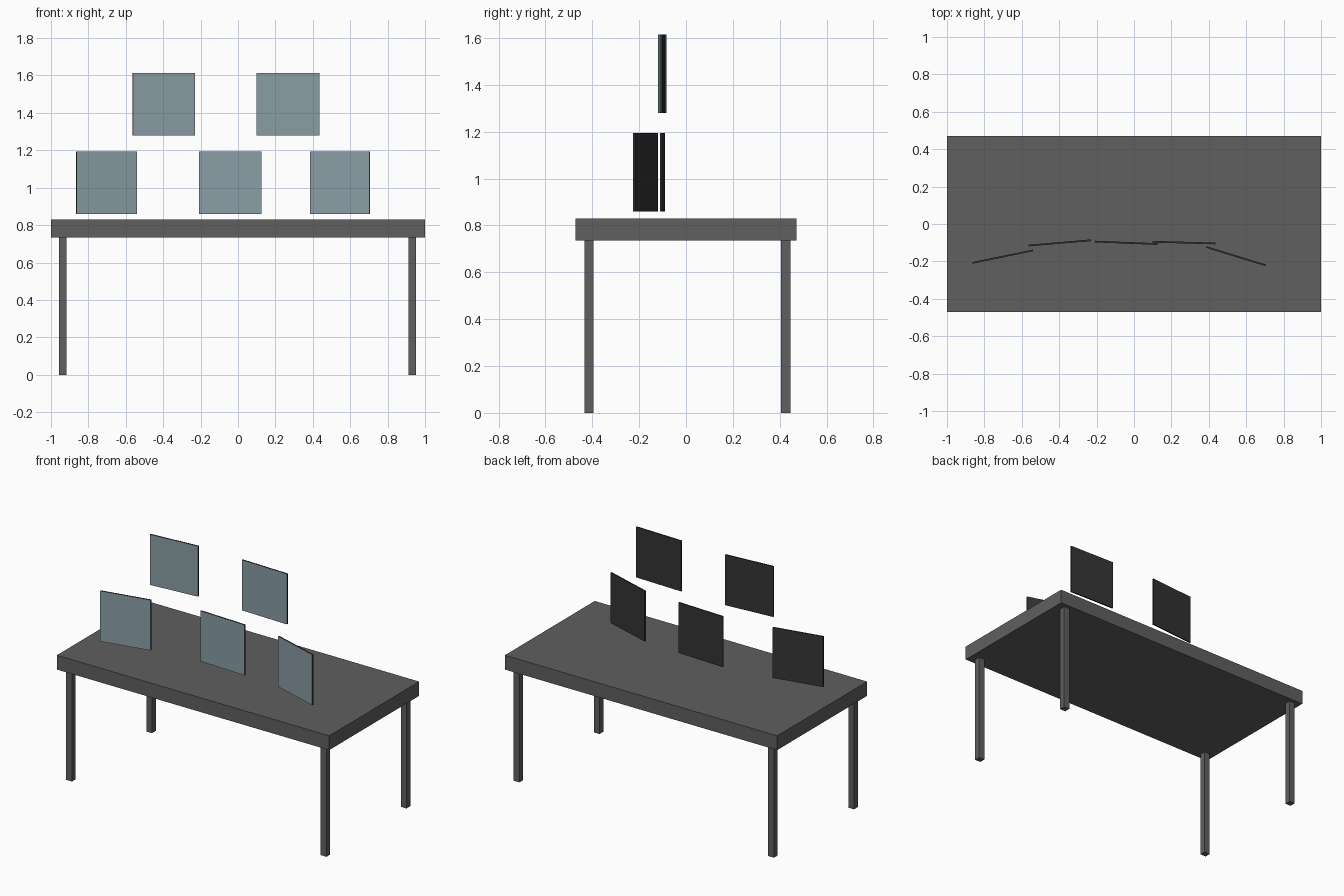
import bpy, bmesh, math
from mathutils import Matrix, Vector

if "Cube" in bpy.data.objects:
    bpy.data.objects.remove(bpy.data.objects["Cube"])


def material(name, rgb):
    m = bpy.data.materials.new(name)
    m.diffuse_color = (*rgb, 1)
    m.use_nodes = True
    m.node_tree.nodes["Principled BSDF"].inputs["Base Color"].default_value = m.diffuse_color
    return m


GREY = material("table grey", (0.115, 0.115, 0.115))
DARK = material("casing black", (0.035, 0.035, 0.035))
GLASS = material("screen blue grey", (0.25, 0.34, 0.375))


def box(name, size, loc, mats, angle=0.0):
    bm = bmesh.new()
    bmesh.ops.create_cube(bm, size=1, matrix=Matrix.Diagonal((*size, 1)))
    if len(mats) > 1:  # front face gets the second colour
        bm.normal_update()
        for f in bm.faces:
            f.material_index = 1 if f.normal.y < -0.9 else 0
    me = bpy.data.meshes.new(name)
    bm.to_mesh(me)
    bm.free()
    for m in mats:
        me.materials.append(m)
    ob = bpy.data.objects.new(name, me)
    ob.location = loc
    ob.rotation_euler.z = angle
    bpy.context.collection.objects.link(ob)
    return ob


# Table top and four legs
TOP, UNDER = 0.83, 0.735
box("table_top", (2, 0.943, TOP - UNDER), (0, 0, (TOP + UNDER) / 2), [GREY])
for side, x in (("left", -0.937), ("right", 0.932)):
    for end, y in (("front", -0.414), ("back", 0.426)):
        box(f"{end}_{side}_leg", (0.042, 0.04, UNDER), (x, y, UNDER / 2), [GREY])

# Floating screens: left end, right end (plan view), height of centre
LOW, HIGH = 1.027, 1.447
screens = {
    "lower_left_screen": ((-0.864, -0.208), (-0.540, -0.141), LOW),
    "lower_middle_screen": ((-0.208, -0.094), (0.125, -0.107), LOW),
    "lower_right_screen": ((0.386, -0.123), (0.704, -0.221), LOW),
    "upper_left_screen": ((-0.563, -0.115), (-0.230, -0.087), HIGH),
    "upper_right_screen": ((0.099, -0.095), (0.435, -0.104), HIGH),
}
for name, (a, b, z) in screens.items():
    a, b = Vector(a), Vector(b)
    d, c = b - a, (a + b) / 2
    box(name, (d.length, 0.009, 0.335), (c.x, c.y, z), [DARK, GLASS],
        math.atan2(d.y, d.x))
